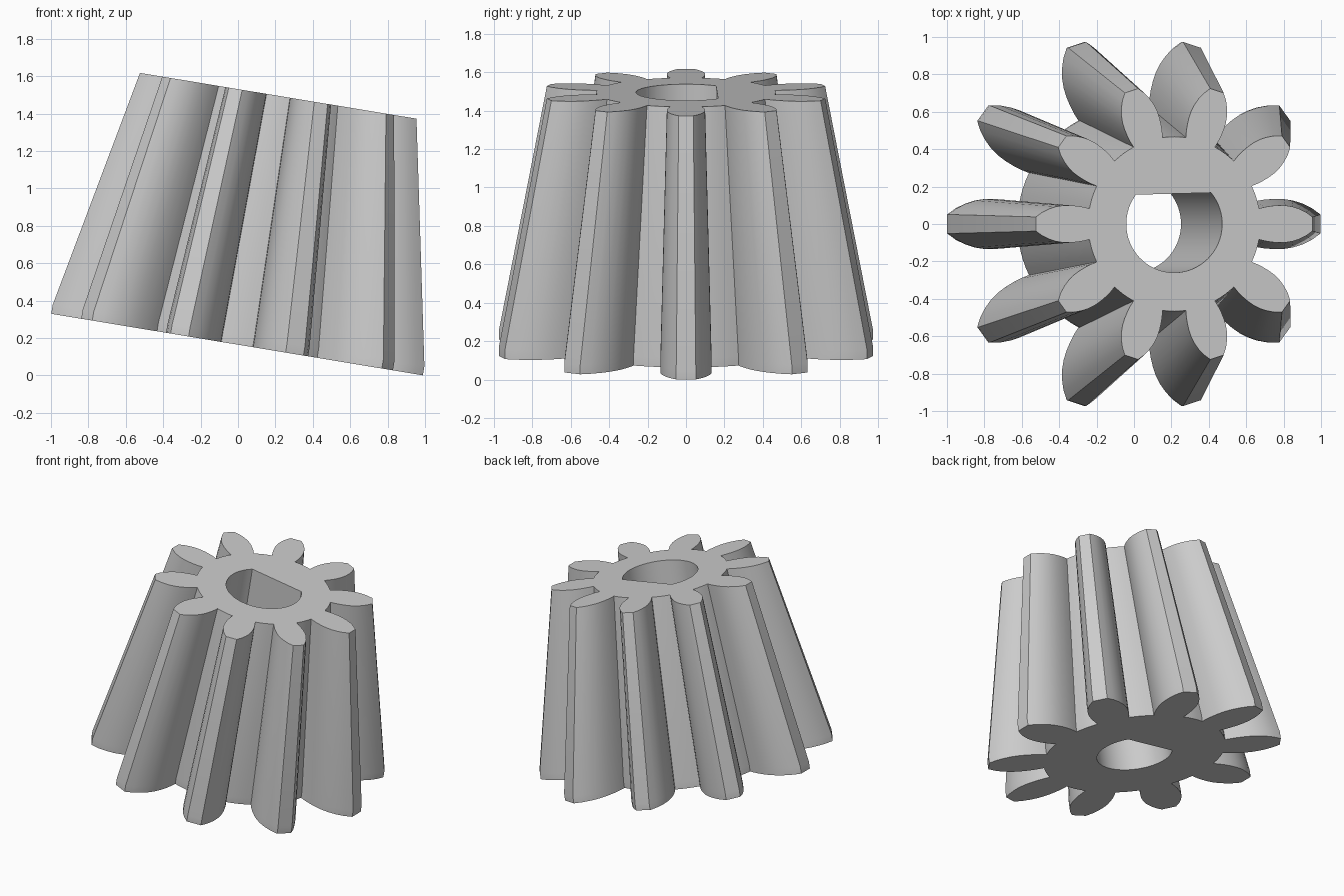
import bpy, bmesh
from math import sin, cos, radians, pi, acos
from mathutils import Matrix, Vector

if "Cube" in bpy.data.objects:
    bpy.data.objects.remove(bpy.data.objects["Cube"], do_unlink=True)

TEETH = 10
HEIGHT, RIM = 1.348, 0.05        # full height and straight rim at the base
TOP_SCALE = 0.744                # top profile relative to base profile
BORE, FLAT = 0.26, 0.162         # bore radius and distance to its flat
TILT = radians(9.4)
ROOT, ROOT_ANGLE = 0.627, radians(10.2)

# Half tooth outline (radius, half width), root to tip
FLANK = [(0.617, 0.111), (0.66, 0.122), (0.71, 0.13), (0.76, 0.134), (0.81, 0.133),
         (0.86, 0.125), (0.91, 0.109), (0.96, 0.085), (1.007, 0.051)]


def gear_outline():
    points = []
    tooth = [(r, -w) for r, w in FLANK] + [(r, w) for r, w in reversed(FLANK)]
    pitch = 2 * pi / TEETH
    for i in range(TEETH):
        a = i * pitch
        points += [(x * cos(a) - y * sin(a), x * sin(a) + y * cos(a)) for x, y in tooth]
        # root arc between this tooth and the next
        for k in (1, 2, 3):
            b = a + ROOT_ANGLE + (pitch - 2 * ROOT_ANGLE) * k / 4
            points.append((ROOT * cos(b), ROOT * sin(b)))
    return points


def bore_outline(steps=48):
    half = acos(FLAT / BORE)
    start, sweep = pi / 2 + radians(1.5) + half, 2 * pi - 2 * half
    angles = [start + sweep * k / steps for k in range(steps + 1)]
    return [(BORE * cos(a), BORE * sin(a)) for a in angles]


def add_wall(bm, outline, levels):
    """Loft an outline through (height, scale) levels; return end loop edges."""
    rings = [[bm.verts.new((x * s, y * s, z)) for x, y in outline] for z, s in levels]
    n = len(outline)
    for low, high in zip(rings, rings[1:]):
        for i in range(n):
            j = (i + 1) % n
            bm.faces.new((low[i], low[j], high[j], high[i]))
    return [[bm.edges.get((r[i], r[(i + 1) % n])) for i in range(n)]
            for r in (rings[0], rings[-1])]


# Toothed wall, straight bore and flat end caps
bm = bmesh.new()
outer = add_wall(bm, gear_outline(), [(0, 1), (RIM, 1), (HEIGHT, TOP_SCALE)])
inner = add_wall(bm, bore_outline(), [(0, 1), (HEIGHT, 1)])
for end, normal in ((0, (0, 0, -1)), (1, (0, 0, 1))):
    bmesh.ops.triangle_fill(bm, edges=outer[end] + inner[end], use_beauty=True,
                            use_dissolve=False, normal=Vector(normal))
bmesh.ops.recalc_face_normals(bm, faces=bm.faces)

# Lean the gear on its base edge
bmesh.ops.transform(bm, verts=bm.verts,
                    matrix=Matrix.Translation((-0.005, 0, 0.165)) @ Matrix.Rotation(TILT, 4, 'Y'))
mesh = bpy.data.meshes.new("tapered_gear")
bm.to_mesh(mesh)
bm.free()
gear = bpy.data.objects.new("tapered_gear", mesh)
bpy.context.collection.objects.link(gear)

# Plain grey
grey = bpy.data.materials.new("plain_grey")
grey.use_nodes = True
colour = (0.6, 0.6, 0.6, 1)
grey.diffuse_color = colour
grey.node_tree.nodes["Principled BSDF"].inputs["Base Color"].default_value = colour
mesh.materials.append(grey)

bpy.ops.object.select_all(action='DESELECT')
gear.select_set(True)
bpy.context.view_layer.objects.active = gear
bpy.ops.object.shade_smooth_by_angle(angle=radians(25))
